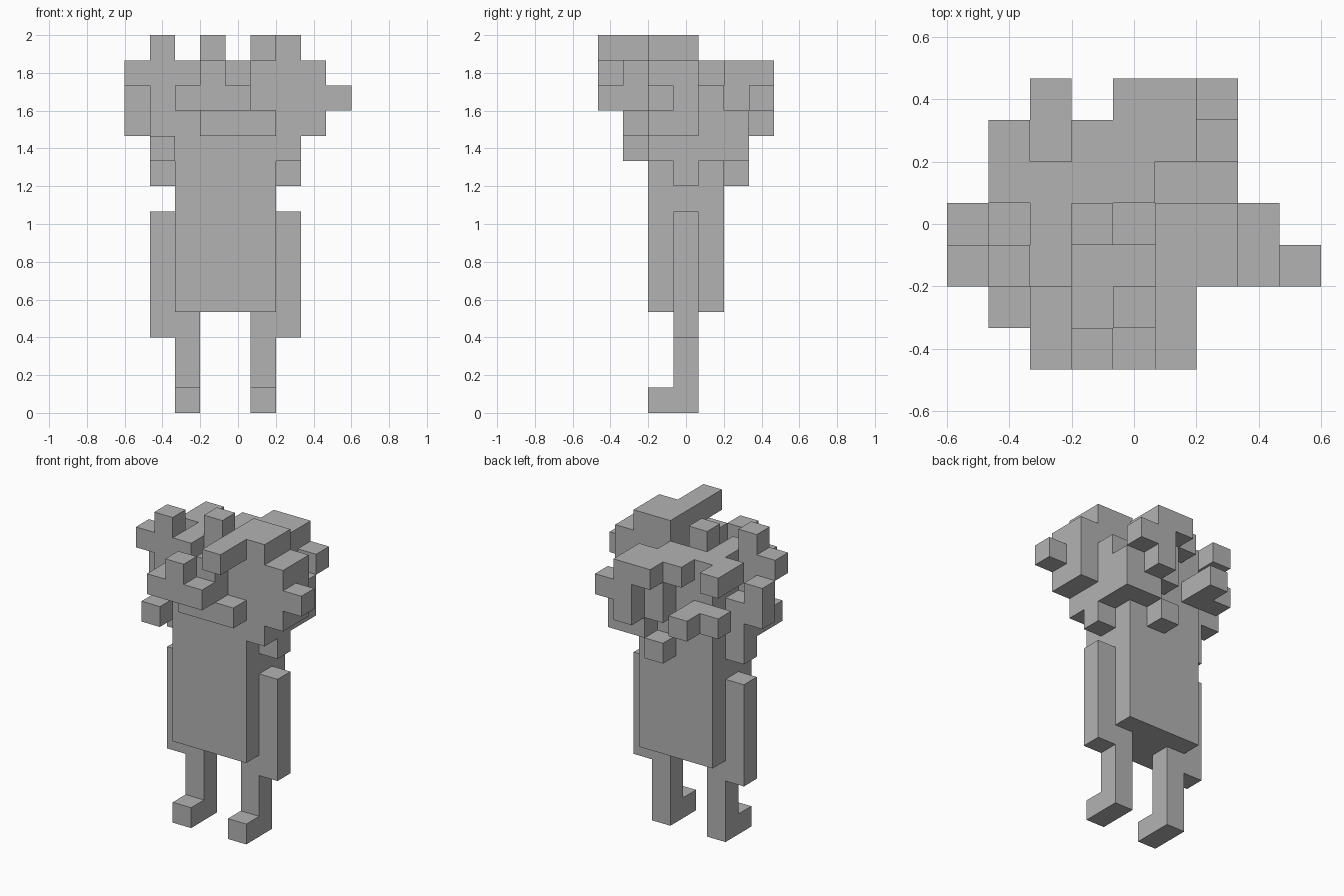
import bpy
import bmesh
from itertools import product
from mathutils import Vector

if "Cube" in bpy.data.objects:
    bpy.data.objects.remove(bpy.data.objects["Cube"], do_unlink=True)

UNIT = 2 / 15                      # edge of one block
ORIGIN = Vector((-4.5, -3.5, 0))   # corner of the block grid

grey = bpy.data.materials.new("plain grey")
grey.use_nodes = True
COLOUR = (0.45, 0.45, 0.45, 1)
grey.diffuse_color = COLOUR
grey.node_tree.nodes["Principled BSDF"].inputs["Base Color"].default_value = COLOUR


def block(x, y, z):
    """Cells of a box; each axis is one index or an inclusive (first, last)."""
    spans = [(a, a) if isinstance(a, int) else a for a in (x, y, z)]
    return set(product(*(range(a, b + 1) for a, b in spans)))


def join(*blocks):
    return set().union(*blocks)


def leg(x):
    return join(block(x, 3, (0, 3)), block(x, 2, 0))


parts = {
    "torso_and_head": block((2, 5), (2, 4), (4, 11)),
    "right_leg": leg(2),
    "left_leg": leg(5),
    "right_arm": block(1, 3, (3, 7)),
    "left_arm": block(6, 3, (3, 7)),
    # hair over the top of the head
    "crown_hair": join(
        block(2, (2, 4), (12, 13)),
        block((3, 4), 4, (12, 13)),
        block(3, 3, (12, 14)),
        block(4, 3, 12),
        block(5, (2, 3), (12, 14)),
    ),
    # locks over the face
    "fringe_hair": join(
        block((3, 5), 1, 11),
        block((2, 4), 0, 12),
        block(2, 1, 12),
        block(4, 1, (12, 13)),
        block(3, 0, 13),
        block(5, (0, 1), 14),
    ),
    "left_hair": join(
        block(6, (2, 3), (10, 14)),
        block(6, 3, 9),
        block(7, (2, 3), (11, 13)),
        block(8, 2, 12),
        block(6, 4, (10, 12)),
        block(5, 4, 12),
    ),
    "right_hair": join(
        block(1, 2, (10, 14)),
        block(1, 3, (9, 11)),
        block(0, 3, (11, 12)),
        block(0, 2, 13),
        block(1, 1, 10),
        block(1, (4, 5), 13),
    ),
    "back_hair": join(
        block((5, 6), 5, (10, 11)),
        block(5, 5, (12, 13)),
        block(5, 6, (11, 13)),
        block(4, 5, (11, 13)),
        block(4, 6, 13),
        block(3, 5, 13),
        block(6, 6, 12),
        block(4, 5, 9),
        block((1, 2), 5, 11),
        block(2, 6, 11),
    ),
}

solid = join(*parts.values())


def build(name, cells):
    """Outer skin of the cells, with coplanar faces merged."""
    bm = bmesh.new()
    for cell in sorted(cells):
        for axis, side in product(range(3), (0, 1)):
            near = list(cell)
            near[axis] += 2 * side - 1
            if tuple(near) in solid:
                continue
            u, v = (axis + 1) % 3, (axis + 2) % 3
            ring = []
            for du, dv in ((0, 0), (1, 0), (1, 1), (0, 1)):
                p = Vector(cell)
                p[axis] += side
                p[u] += du
                p[v] += dv
                ring.append(bm.verts.new((p + ORIGIN) * UNIT))
            bm.faces.new(ring if side else ring[::-1])
    bmesh.ops.remove_doubles(bm, verts=bm.verts, dist=UNIT / 100)
    bmesh.ops.dissolve_limit(bm, angle_limit=0.01, verts=bm.verts, edges=bm.edges)
    mesh = bpy.data.meshes.new(name)
    bm.to_mesh(mesh)
    bm.free()
    mesh.materials.append(grey)
    bpy.context.scene.collection.objects.link(bpy.data.objects.new(name, mesh))


for name, cells in parts.items():
    build(name, cells)
